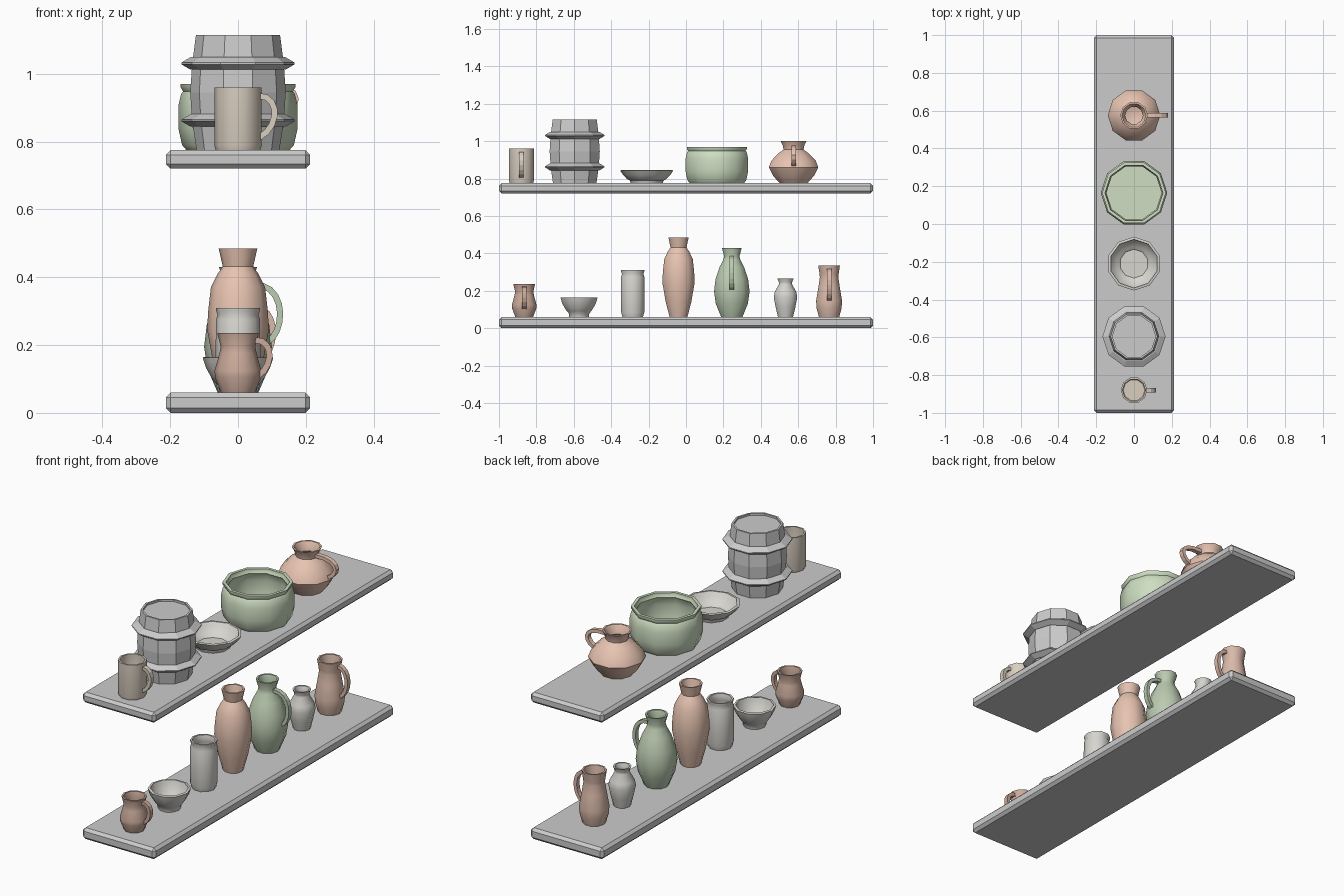
import bpy, bmesh, math
from mathutils import Vector

if "Cube" in bpy.data.objects:
    bpy.data.objects.remove(bpy.data.objects["Cube"])

LOW, HIGH = 0.06, 0.775   # top surfaces of the two shelves


def paint(obj, col):
    if col:
        mat = bpy.data.materials.new(obj.name + "_colour")
        mat.diffuse_color = (*col, 1)
        mat.use_nodes = True
        mat.node_tree.nodes["Principled BSDF"].inputs["Base Color"].default_value = mat.diffuse_color
        obj.data.materials.append(mat)


def finish(bm, name, col, angle):
    bmesh.ops.recalc_face_normals(bm, faces=bm.faces)
    me = bpy.data.meshes.new(name)
    bm.to_mesh(me)
    bm.free()
    obj = bpy.data.objects.new(name, me)
    bpy.context.collection.objects.link(obj)
    paint(obj, col)
    if angle:
        bpy.ops.object.select_all(action='DESELECT')
        obj.select_set(True)
        bpy.context.view_layer.objects.active = obj
        bpy.ops.object.shade_smooth_by_angle(angle=math.radians(angle))
    return obj


def lathe(name, y, profile, col=None, sides=10, turn=0.0, angle=42):
    """Spin (radius, z) points round a vertical axis; ends close to the axis."""
    bm = bmesh.new()
    rings = []
    for r, z in profile:
        rings.append([bm.verts.new((r * math.cos(turn + math.tau * i / sides),
                                    y + r * math.sin(turn + math.tau * i / sides), z))
                      for i in range(sides)])
    for a, b in zip(rings, rings[1:]):
        for i in range(sides):
            j = (i + 1) % sides
            bm.faces.new((a[i], a[j], b[j], b[i]))
    bm.faces.new(rings[0])
    bm.faces.new(rings[-1])
    return finish(bm, name, col, angle)


def vessel(name, y, outer, col=None, wall=0.009, **kw):
    """Hollow pot: outer profile plus an inset inner wall and floor."""
    floor = outer[0][1] + wall
    inner = [(r - wall, max(z, floor)) for r, z in reversed(outer[1:])]
    inner.append((outer[0][0] - wall, floor))
    return lathe(name, y, outer + inner, col, **kw)


def handle(name, y, top, bottom, reach, col, rise=0.0, segs=7, w=0.012, t=0.009):
    """Square-section strap swept along a Bezier arc in the xz plane."""
    cx = (reach - t - 0.125 * (top[0] + bottom[0])) / 0.75
    p = [Vector(top), Vector((cx, top[1] + rise)),
         Vector((cx, bottom[1] + 0.03)), Vector(bottom)]
    bm = bmesh.new()
    rings = []
    for i in range(segs + 1):
        u = i / segs
        v = 1 - u
        c = p[0] * v**3 + p[1] * 3 * v * v * u + p[2] * 3 * v * u * u + p[3] * u**3
        d = ((p[1] - p[0]) * v * v + (p[2] - p[1]) * 2 * u * v + (p[3] - p[2]) * u * u).normalized()
        n = Vector((-d.y, d.x)) * t
        rings.append([bm.verts.new((c.x + s * n.x, y + q * w, c.y + s * n.y))
                      for s, q in ((1, 1), (1, -1), (-1, -1), (-1, 1))])
    for a, b in zip(rings, rings[1:]):
        for i in range(4):
            j = (i + 1) % 4
            bm.faces.new((a[i], a[j], b[j], b[i]))
    bm.faces.new(rings[0])
    bm.faces.new(rings[-1])
    finish(bm, name, col, 0)


def shelf(name, z0, z1):
    bpy.ops.mesh.primitive_cube_add(size=1, location=(0, 0, (z0 + z1) / 2))
    obj = bpy.context.object
    obj.name = name
    obj.scale = (0.426, 2, z1 - z0)
    bpy.ops.object.transform_apply(location=False, rotation=False, scale=True)
    mod = obj.modifiers.new("chamfer", 'BEVEL')
    mod.width = 0.014
    mod.segments = 1


PEACH, BROWN = (0.80, 0.55, 0.44), (0.60, 0.41, 0.33)
CLAY = (0.70, 0.49, 0.40)
GREEN, SAGE = (0.62, 0.73, 0.54), (0.50, 0.60, 0.44)
TAN, STONE = (0.70, 0.62, 0.53), (0.68, 0.67, 0.63)
DARK = (0.58, 0.58, 0.58)

# Shelves
shelf("lower_shelf", 0, LOW)
shelf("upper_shelf", 0.72, HIGH)

# Upper shelf: mug
vessel("mug", -0.88, [(0.066, HIGH), (0.07, 0.79), (0.07, 0.945), (0.07, 0.96)], TAN)
handle("mug_handle", -0.88, (0.062, 0.935), (0.062, 0.812), 0.117, TAN)

# Upper shelf: barrel with recessed lid and two ridged hoops
lathe("barrel", -0.595, [(0.122, HIGH), (0.135, 0.86), (0.141, 0.945), (0.135, 1.03),
                         (0.124, 1.115), (0.114, 1.115), (0.114, 1.105)], DARK, angle=0)
for label, z in (("lower", 0.862), ("upper", 1.03)):
    lathe(label + "_barrel_hoop", -0.595,
          [(0.125, z - 0.018), (0.14, z - 0.018), (0.167, z - 0.002),
           (0.167, z + 0.003), (0.138, z + 0.02), (0.125, z + 0.02)], DARK, angle=0)

# Upper shelf: shallow dish, wide pot, round jug
vessel("shallow_dish", -0.21, [(0.085, HIGH), (0.09, 0.79), (0.105, 0.797), (0.127, 0.82),
                               (0.142, 0.843), (0.137, 0.845)], STONE, turn=math.pi / 2)
vessel("wide_pot", 0.165, [(0.152, HIGH), (0.165, 0.79), (0.176, 0.84), (0.176, 0.905),
                           (0.168, 0.94), (0.162, 0.948), (0.169, 0.96), (0.169, 0.97)],
       GREEN, wall=0.016)
vessel("round_jug", 0.575, [(0.078, HIGH), (0.115, 0.815), (0.139, 0.86), (0.125, 0.895),
                            (0.085, 0.935), (0.056, 0.955), (0.06, 0.975), (0.073, 1.0)], PEACH)
handle("round_jug_handle", 0.575, (0.055, 0.968), (0.125, 0.872), 0.177, PEACH, rise=0.01)

# Lower shelf: small jug, footed bowl, beaker
vessel("small_jug", -0.865, [(0.05, LOW), (0.068, 0.105), (0.069, 0.125), (0.055, 0.175),
                             (0.051, 0.195), (0.061, 0.235)], BROWN)
handle("small_jug_handle", -0.865, (0.05, 0.215), (0.06, 0.11), 0.102, BROWN)
vessel("footed_bowl", -0.572, [(0.055, LOW), (0.058, 0.08), (0.07, 0.092), (0.08, 0.107),
                               (0.094, 0.132), (0.1, 0.15), (0.104, 0.163), (0.1, 0.165)], STONE)
vessel("beaker", -0.285, [(0.058, LOW), (0.065, 0.085), (0.066, 0.18), (0.065, 0.275),
                          (0.06, 0.29), (0.065, 0.302), (0.065, 0.31)], STONE)

# Lower shelf: tall vase, green jug
vessel("tall_vase", -0.04, [(0.05, LOW), (0.072, 0.14), (0.091, 0.245), (0.088, 0.3),
                            (0.08, 0.37), (0.06, 0.41), (0.045, 0.432), (0.057, 0.485)], PEACH)
vessel("green_jug", 0.245, [(0.06, LOW), (0.09, 0.13), (0.1, 0.195), (0.092, 0.26),
                            (0.07, 0.325), (0.048, 0.365), (0.043, 0.385), (0.056, 0.43)], SAGE)
handle("green_jug_handle", 0.245, (0.04, 0.378), (0.085, 0.208), 0.132, SAGE, rise=0.01, segs=9)

# Lower shelf: small vase, pitcher
vessel("small_vase", 0.532, [(0.042, LOW), (0.055, 0.11), (0.066, 0.165), (0.06, 0.195),
                             (0.037, 0.235), (0.037, 0.245), (0.045, 0.265)], STONE)
vessel("pitcher", 0.765, [(0.057, LOW), (0.07, 0.105), (0.073, 0.145), (0.06, 0.22),
                          (0.052, 0.27), (0.053, 0.285), (0.061, 0.335)], CLAY)
handle("pitcher_handle", 0.765, (0.05, 0.31), (0.065, 0.155), 0.112, CLAY, segs=9)
